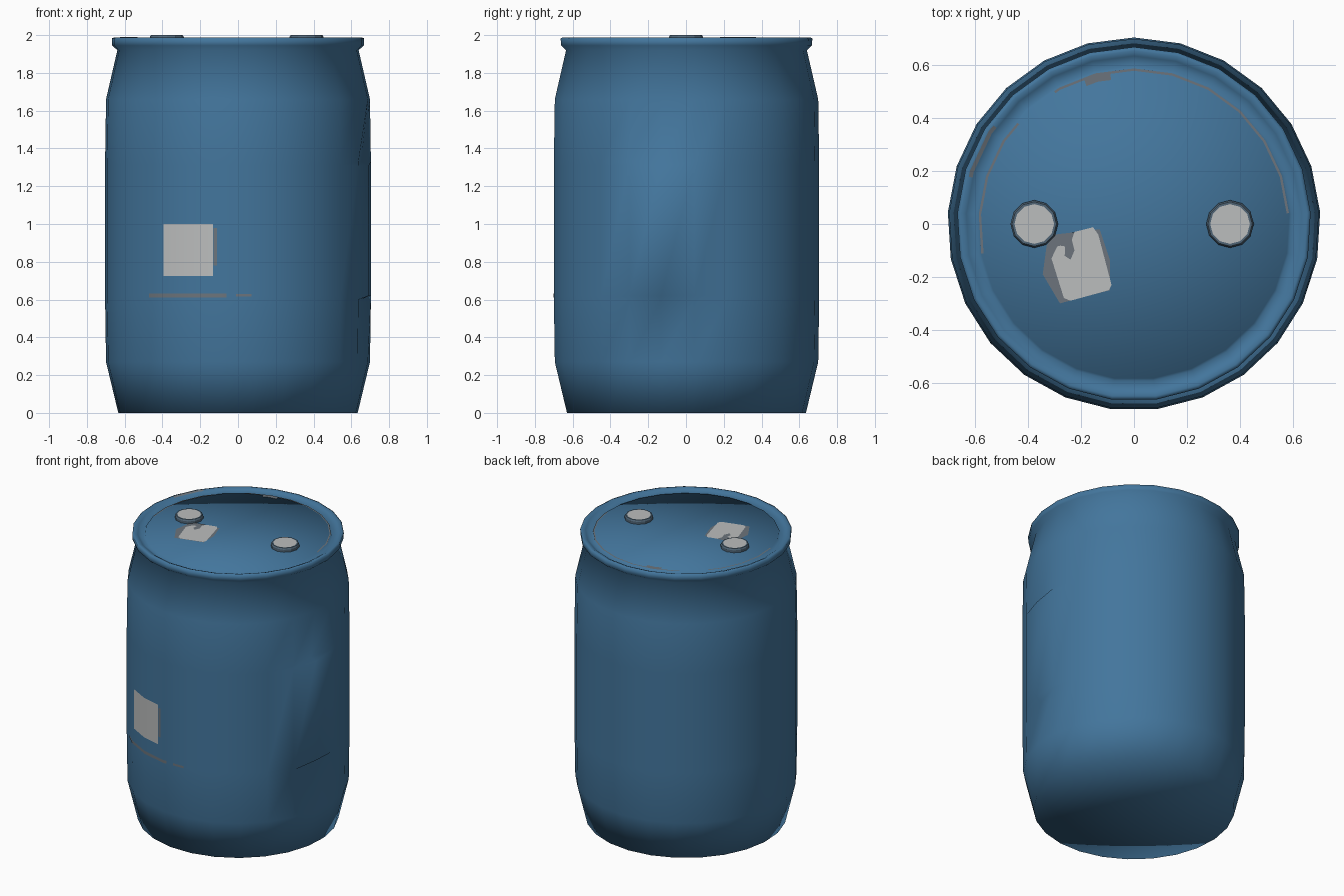
import bpy
import bmesh
from math import pi, cos, sin, asin, radians

if "Cube" in bpy.data.objects:
    bpy.data.objects.remove(bpy.data.objects["Cube"], do_unlink=True)

SIDES = 25
START = pi / 2


def material(name, colour):
    mat = bpy.data.materials.new(name)
    mat.use_nodes = True
    mat.diffuse_color = (*colour, 1)
    mat.node_tree.nodes["Principled BSDF"].inputs["Base Color"].default_value = (*colour, 1)
    return mat


blue = material("drum blue", (0.056, 0.18, 0.335))
pale = material("label grey", (0.5, 0.51, 0.51))
scuff = material("scuff grey", (0.15, 0.175, 0.2))
dark = material("cap rim grey", (0.08, 0.13, 0.18))


def finish(name, bm, mats, smooth=True):
    mesh = bpy.data.meshes.new(name)
    for face in bm.faces:
        face.smooth = smooth
    bm.to_mesh(mesh)
    bm.free()
    for mat in mats:
        mesh.materials.append(mat)
    obj = bpy.data.objects.new(name, mesh)
    bpy.context.collection.objects.link(obj)
    return obj


def sweep(profile, a0=START, a1=START + 2 * pi, sides=SIDES, centre=(0, 0)):
    """Revolve a profile around a faceted drum, wholly or between two angles."""
    step = 2 * pi / sides
    corners = [START + k * step for k in range(-sides, 2 * sides)]
    angles = [a0] + [a for a in corners if a0 + 1e-4 < a < a1 - 1e-4] + [a1]
    bm = bmesh.new()
    columns = []
    for a in angles:
        flat = cos(step / 2) / cos((a - START) % step - step / 2)
        columns.append([bm.verts.new((centre[0] + r * flat * cos(a),
                                      centre[1] + r * flat * sin(a), z))
                        for r, z in profile])
    for left, right in zip(columns, columns[1:]):
        for i in range(len(profile) - 1):
            face = bm.faces.new((left[i], right[i], right[i + 1], left[i + 1]))
            face.material_index = i
    bmesh.ops.remove_doubles(bm, verts=bm.verts, dist=1e-4)
    return bm


# Drum shell: base, bulged wall, rolled rim, groove and lid
shell = [(0, 0), (0.635, 0), (0.70, 0.27), (0.705, 0.6), (0.705, 0.62),
         (0.705, 1.31), (0.705, 1.33), (0.70, 1.66), (0.64, 1.92),
         (0.667, 1.945), (0.669, 1.983), (0.655, 1.988), (0.635, 1.98),
         (0.597, 1.955), (0.588, 1.973), (0, 1.973)]
bm = sweep(shell)
for face in bm.faces:
    face.material_index = 0
# Hand-grip dents on the left side of the wall
for v in bm.verts:
    if v.co.x > 0.6 and -0.2 < v.co.y < -0.08 and (
            abs(v.co.z - 0.6) < 0.005 or abs(v.co.z - 1.33) < 0.005):
        v.co.x -= 0.04
finish("drum_shell", bm, [blue])


# Two bung caps with pale centres
cap = [(0.09, 1.965), (0.09, 1.99), (0.084, 2.0), (0.075, 2.0), (0, 2.0)]
for name, x in (("right_cap", -0.377), ("left_cap", 0.363)):
    bm = sweep(cap, sides=12, centre=(x, 0))
    for face in bm.faces:
        face.material_index = 1 if face.material_index == 3 else 0
    finish(name, bm, [dark, pale], smooth=False)


# Wall label and scuffs, wrapped on the facets
def wall_plate(name, x0, x1, z0, z1, mat, lift):
    a0, a1 = (1.5 * pi + asin(x / 0.698) for x in (x0, x1))
    r = 0.705 + lift
    finish(name, sweep([(r, z0), (r, z1)], a0, a1), [mat])


wall_plate("wall_label_edge", -0.13, -0.11, 0.78, 0.98, scuff, 0.002)
wall_plate("wall_label", -0.39, -0.13, 0.725, 1.0, pale, 0.003)
wall_plate("wall_scuff_long", -0.47, -0.06, 0.612, 0.632, scuff, 0.002)
wall_plate("wall_scuff_short", -0.01, 0.07, 0.615, 0.63, scuff, 0.002)


# Worn arcs on the lid edge and rim slope
def worn_arc(name, a0, a1, outer, inner):
    finish(name, sweep([outer, inner], radians(a0), radians(a1)), [scuff])


LID = 1.975
worn_arc("lid_wear_back", 4, 121, (0.588, LID), (0.579, LID))
worn_arc("lid_wear_right", 139, 191, (0.588, LID), (0.579, LID))
worn_arc("lid_wear_patch", 99, 109, (0.588, LID), (0.555, LID))
worn_arc("rim_wear", 145, 164, (0.652, 1.989), (0.637, 1.983))


# Lid label with its grey border and smudge
def lid_plate(name, points, z, mat):
    bm = bmesh.new()
    bm.faces.new([bm.verts.new((x, y, z)) for x, y in points])
    bmesh.ops.triangulate(bm, faces=bm.faces)
    for face in bm.faces:
        face.normal_update()
        if face.normal.z < 0:
            face.normal_flip()
    finish(name, bm, [mat])


lid_plate("lid_label_border", [(-0.3, -0.04), (-0.13, -0.02), (-0.09, -0.14),
                               (-0.09, -0.25), (-0.28, -0.3), (-0.345, -0.19),
                               (-0.33, -0.08)], 1.975, scuff)
lid_plate("lid_label", [(-0.225, -0.03), (-0.155, -0.012), (-0.135, -0.04),
                        (-0.085, -0.23), (-0.095, -0.25), (-0.24, -0.29),
                        (-0.265, -0.28), (-0.312, -0.13), (-0.29, -0.085),
                        (-0.255, -0.075)], 1.977, pale)
lid_plate("lid_label_smudge", [(-0.29, -0.05), (-0.225, -0.03), (-0.235, -0.06),
                               (-0.225, -0.1), (-0.24, -0.135), (-0.262, -0.12),
                               (-0.26, -0.085), (-0.29, -0.08)], 1.979, scuff)
